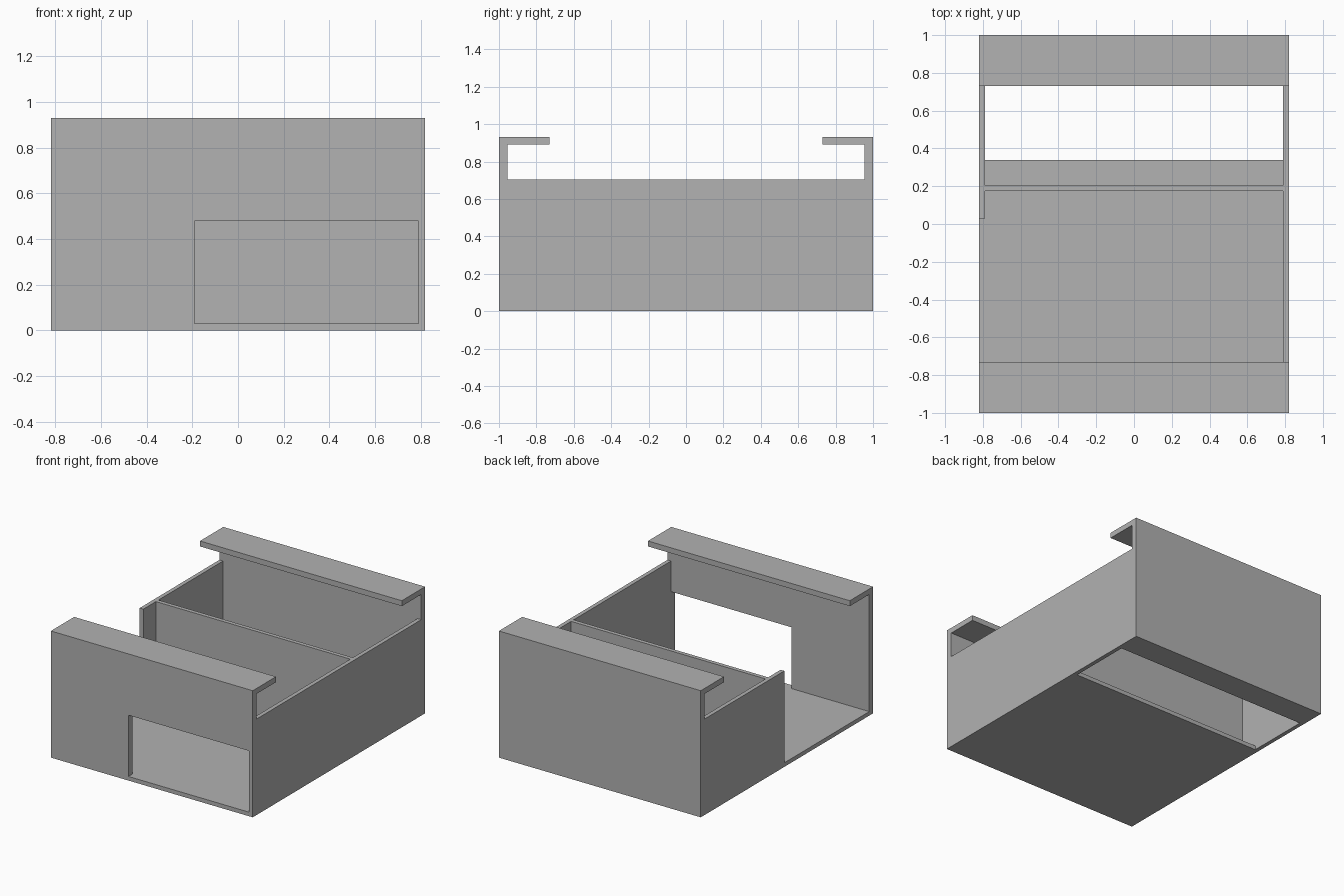
import bpy
import bmesh

cube = bpy.data.objects.get("Cube")
if cube:
    bpy.data.objects.remove(cube, do_unlink=True)

HALF_X = 0.82      # outer half width
HALF_Y = 1.0       # outer half depth
SHEET = 0.03       # floor, side and divider thickness
END = 0.045        # end wall and lip thickness
HEIGHT = 0.93      # top of the lips
SIDE_TOP = 0.705   # top of sides and divider
LIP_Y = 0.73       # inner edge of the lips
IN_X = HALF_X - SHEET
IN_Y = HALF_Y - END

grey = bpy.data.materials.new("plain grey")
grey.use_nodes = True
grey.diffuse_color = (0.445, 0.445, 0.445, 1)
grey.node_tree.nodes["Principled BSDF"].inputs["Base Color"].default_value = grey.diffuse_color


def finish(name, bm):
    bmesh.ops.recalc_face_normals(bm, faces=bm.faces)
    mesh = bpy.data.meshes.new(name)
    bm.to_mesh(mesh)
    bm.free()
    mesh.materials.append(grey)
    obj = bpy.data.objects.new(name, mesh)
    bpy.context.collection.objects.link(obj)
    return obj


def box(name, x, y, z):
    """Box from (low, high) ranges on each axis."""
    bm = bmesh.new()
    bmesh.ops.create_cube(bm, size=1)
    for v in bm.verts:
        v.co = [(r[0] + r[1]) / 2 + c * (r[1] - r[0]) for r, c in zip((x, y, z), v.co)]
    return finish(name, bm)


def extrude_x(name, profile):
    """Sweep a (y, z) profile across the full width."""
    bm = bmesh.new()
    face = bm.faces.new([bm.verts.new((-HALF_X, y, z)) for y, z in profile])
    swept = bmesh.ops.extrude_face_region(bm, geom=[face])["geom"]
    moved = [g for g in swept if isinstance(g, bmesh.types.BMVert)]
    bmesh.ops.translate(bm, verts=moved, vec=(2 * HALF_X, 0, 0))
    return finish(name, bm)


def cut(obj, x, y, z):
    """Cut a rectangular opening through a part."""
    cutter = box("cutter", x, y, z)
    cutter.hide_render = True
    mod = obj.modifiers.new("opening", "BOOLEAN")
    mod.operation = "DIFFERENCE"
    mod.solver = "EXACT"
    mod.object = cutter
    bpy.context.view_layer.objects.active = obj
    bpy.ops.object.modifier_apply(modifier=mod.name)
    bpy.data.objects.remove(cutter, do_unlink=True)


# End walls with inward lips, mirrored front to back
def end_wall(name, s):
    return extrude_x(name, [
        (s * HALF_Y, 0), (s * HALF_Y, HEIGHT), (s * LIP_Y, HEIGHT),
        (s * LIP_Y, HEIGHT - END + 0.005), (s * IN_Y, HEIGHT - END + 0.005), (s * IN_Y, 0)])


front_wall = end_wall("front_wall", -1)
end_wall("back_wall", 1)

# Window in the front wall
cut(front_wall, (-0.19, IN_X), (-1.1, -0.9), (SHEET, 0.48))

# Floor with a wide slot near the back
floor = box("floor", (-HALF_X, HALF_X), (-IN_Y, IN_Y), (0, SHEET))
cut(floor, (-IN_X, IN_X), (0.34, 0.81), (-0.1, 0.1))

# Full side on the left, partial side on the right
box("left_side", (IN_X, HALF_X), (-IN_Y, IN_Y), (SHEET, SIDE_TOP))
box("right_side", (-HALF_X, -IN_X), (0.03, IN_Y), (SHEET, SIDE_TOP))

# Cross divider
box("divider", (-IN_X, IN_X), (0.175, 0.205), (SHEET, SIDE_TOP))
